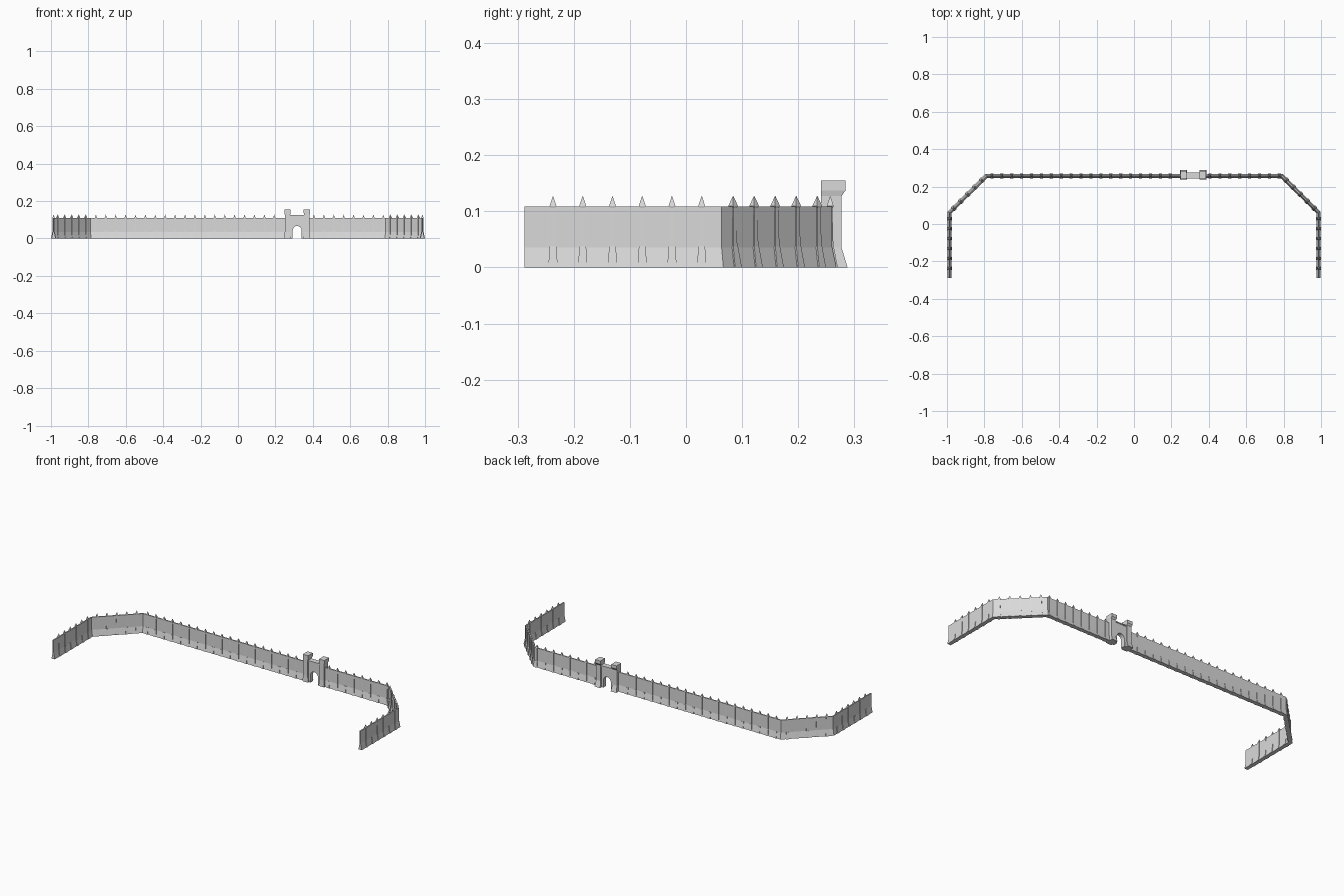
import bpy, bmesh, math
from mathutils import Vector, Matrix

cube = bpy.data.objects.get("Cube")
if cube:
    bpy.data.objects.remove(cube, do_unlink=True)

stone = bpy.data.materials.new("pale_grey_stone")
stone.use_nodes = True
GREY = (0.7, 0.7, 0.7, 1)
stone.diffuse_color = GREY
stone.node_tree.nodes["Principled BSDF"].inputs["Base Color"].default_value = GREY


def finish(name, bm):
    bmesh.ops.recalc_face_normals(bm, faces=bm.faces)
    mesh = bpy.data.meshes.new(name)
    bm.to_mesh(mesh)
    bm.free()
    mesh.materials.append(stone)
    ob = bpy.data.objects.new(name, mesh)
    bpy.context.collection.objects.link(ob)
    return ob


def loft(bm, rings):
    """Join closed rings of points into a capped solid."""
    rows = [[bm.verts.new(p) for p in ring] for ring in rings]
    n = len(rows[0])
    for a, b in zip(rows, rows[1:]):
        for i in range(n):
            j = (i + 1) % n
            bm.faces.new((a[i], a[j], b[j], b[i]))
    bm.faces.new(rows[0])
    bm.faces.new(rows[-1])


def rect(x0, x1, y0, y1, z):
    return [Vector(p) for p in ((x0, y0, z), (x1, y0, z), (x1, y1, z), (x0, y1, z))]


SIDE_X, FRONT_Y, BEND_Y, BACK_X, BACK_Y = 0.986, -0.288, 0.062, 0.79, 0.257
GATE_X, STEP = 0.3165, 0.053
WALL_H, PLINTH_H = 0.109, 0.036


# Thin curtain wall with a splayed foot, mitred at the bends
def wall(name, path):
    half = [(0.011, 0), (0.0035, PLINTH_H), (0.0035, WALL_H)]
    section = half + [(-d, z) for d, z in reversed(half)]
    pts = [Vector(p) for p in path]
    dirs = [(b - a).normalized() for a, b in zip(pts, pts[1:])]
    rings = []
    for i, p in enumerate(pts):
        d0, d1 = dirs[max(i - 1, 0)], dirs[min(i, len(dirs) - 1)]
        n0, n1 = Vector((-d0.y, d0.x)), Vector((-d1.y, d1.x))
        m = (n0 + n1).normalized()
        m /= m.dot(n0)
        rings.append([Vector((p.x + m.x * o, p.y + m.y * o, z)) for o, z in section])
    bm = bmesh.new()
    loft(bm, rings)
    finish(name, bm)


for name, s, end in (("right_wall", -1, GATE_X - 0.05), ("left_wall", 1, GATE_X + 0.05)):
    wall(name, [(s * SIDE_X, FRONT_Y), (s * SIDE_X, BEND_Y), (s * BACK_X, BACK_Y), (end, BACK_Y)])


# Pointed buttress post: (height, half width, half depth) rings
POST = [(0, 0.0085, 0.0135), (0.037, 0.006, 0.0065), (0.037, 0.005, 0.0055),
        (0.106, 0.0042, 0.005), (0.11, 0.006, 0.006), (0.127, 0.0004, 0.0004)]


def posts(name, places, angle):
    bm = bmesh.new()
    for x, y in places:
        turn = Matrix.Translation((x, y, 0)) @ Matrix.Rotation(angle, 4, "Z")
        loft(bm, [[turn @ p for p in rect(-w, w, -d, d, z)] for z, w, d in POST])
    finish(name, bm)


diagonal = STEP * math.sqrt(0.5)
for side, s in (("left", 1), ("right", -1)):
    posts(side + "_side_posts",
          [(s * SIDE_X, FRONT_Y + 0.051 + STEP * i) for i in range(6)], math.pi / 2)
    posts(side + "_corner_posts",
          [(s * (SIDE_X - 0.022 - diagonal * i), BEND_Y + 0.022 + diagonal * i) for i in range(5)],
          -s * math.pi / 4)
back = [-0.76 + STEP * i for i in range(30)]
posts("back_posts", [(x, BACK_Y) for x in back if abs(x - GATE_X) > 0.075], 0)

# Gate towers: splayed foot, plain shaft and overhanging head
TOWER = [(0, 0.018, 0.238, 0.288), (PLINTH_H, 0.0145, 0.241, 0.277),
         (0.127, 0.0145, 0.241, 0.277), (0.137, 0.017, 0.241, 0.284),
         (0.155, 0.017, 0.241, 0.284)]
for name, s in (("gate_tower_left", 1), ("gate_tower_right", -1)):
    cx = GATE_X + s * 0.052
    bm = bmesh.new()
    loft(bm, [rect(cx - w, cx + w, y0, y1, z) for z, w, y0, y1 in TOWER])
    finish(name, bm)

# Arched gateway between the towers
R, SPRING, HALF, TOP = 0.024, 0.043, 0.042, 0.12
outline = [(-HALF, 0), (-HALF, TOP), (HALF, TOP), (HALF, 0), (R, 0)]
outline += [(R * math.cos(math.pi * i / 12), SPRING + R * math.sin(math.pi * i / 12)) for i in range(13)]
outline.append((-R, 0))
bm = bmesh.new()
loft(bm, [[Vector((GATE_X + x, y, z)) for x, z in outline] for y in (0.247, 0.272)])
finish("gate_arch", bm)

# Coping over the gateway
bm = bmesh.new()
loft(bm, [rect(GATE_X - HALF, GATE_X + HALF, 0.244, 0.275, z) for z in (TOP, 0.126)])
finish("gate_coping", bm)
